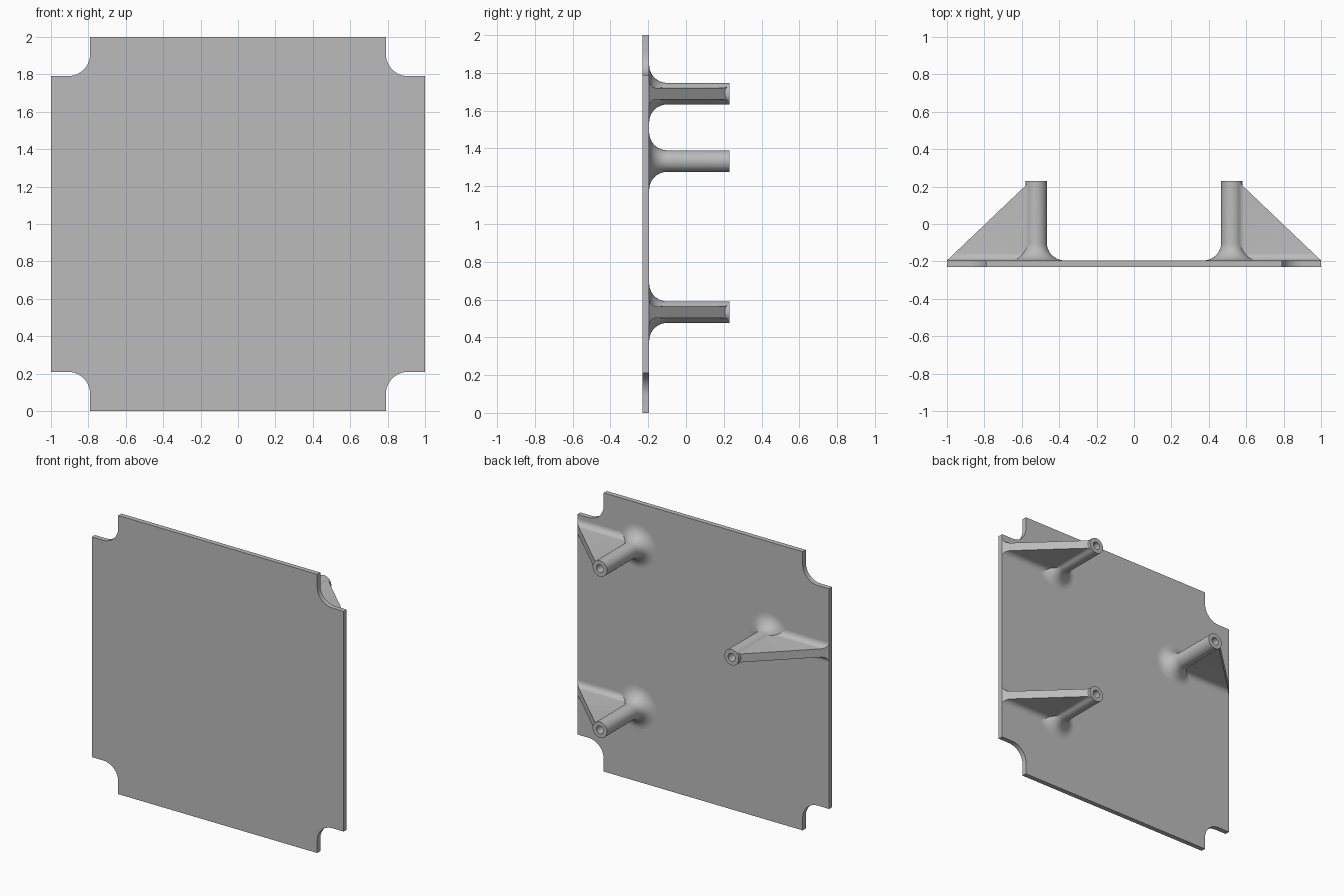
import bpy, bmesh, math
from mathutils import Vector, Matrix

if "Cube" in bpy.data.objects:
    bpy.data.objects.remove(bpy.data.objects["Cube"], do_unlink=True)

FRONT, BACK, TIP = -0.23, -0.195, 0.23   # plate faces and peg ends along y
PEG_X, PEG_R, HOLE_R, FLARE = 0.523, 0.057, 0.028, 0.095
RIB_HALF, RIB_FILLET = 0.03, 0.04

grey = bpy.data.materials.new("light grey")
grey.use_nodes = True
grey.diffuse_color = (0.5, 0.5, 0.5, 1)
grey.node_tree.nodes["Principled BSDF"].inputs["Base Color"].default_value = (0.5, 0.5, 0.5, 1)


def finish(bm, name):
    bmesh.ops.remove_doubles(bm, verts=bm.verts, dist=1e-5)
    bmesh.ops.recalc_face_normals(bm, faces=bm.faces)
    mesh = bpy.data.meshes.new(name)
    bm.to_mesh(mesh)
    bm.free()
    mesh.materials.append(grey)
    obj = bpy.data.objects.new(name, mesh)
    bpy.context.collection.objects.link(obj)
    bpy.ops.object.select_all(action='DESELECT')
    obj.select_set(True)
    bpy.context.view_layer.objects.active = obj
    bpy.ops.object.shade_smooth_by_angle(angle=math.radians(30))
    return obj


# Square plate with a round-cornered notch at each corner
def make_plate(notch=0.21, radius=0.12, steps=12):
    bm = bmesh.new()
    corner = [Vector((1, 0, 1 - notch))]
    c = 1 - notch + radius
    for i in range(steps + 1):
        a = math.pi / 2 * i / steps
        corner.append(Vector((c - radius * math.sin(a), 0, c - radius * math.cos(a))))
    corner.append(Vector((1 - notch, 0, 1)))
    outline = []
    for quarter in range(4):
        turn = Matrix.Rotation(-quarter * math.pi / 2, 3, 'Y')
        outline += [turn @ p + Vector((0, FRONT, 1)) for p in corner]
    face = bm.faces.new([bm.verts.new(p) for p in outline])
    ext = bmesh.ops.extrude_face_region(bm, geom=[face])
    moved = [v for v in ext["geom"] if isinstance(v, bmesh.types.BMVert)]
    bmesh.ops.translate(bm, verts=moved, vec=(0, BACK - FRONT, 0))
    finish(bm, "plate")


# Hollow peg flaring into the plate, turned around the y axis
def make_peg(name, side, z):
    bm = bmesh.new()
    profile = []
    for i in range(11):
        a = math.pi / 2 * i / 10
        profile.append((PEG_R + FLARE * (1 - math.sin(a)), BACK + FLARE * (1 - math.cos(a))))
    profile += [(PEG_R, TIP), (HOLE_R, TIP), (HOLE_R, BACK), (0, BACK)]
    verts = [bm.verts.new((r, y, 0)) for r, y in profile]
    edges = [bm.edges.new(pair) for pair in zip(verts, verts[1:])]
    bmesh.ops.spin(bm, geom=verts + edges, cent=(0, 0, 0), axis=(0, 1, 0),
                   angle=math.tau, steps=48)
    bmesh.ops.translate(bm, verts=bm.verts, vec=(side * PEG_X, 0, z))
    finish(bm, name)


# Extra half thickness from a concave fillet at distance d from its wall
def fillet(d):
    d = min(max(d, 0), RIB_FILLET)
    return RIB_FILLET - math.sqrt(RIB_FILLET ** 2 - (RIB_FILLET - d) ** 2)


# Triangular rib from peg to plate edge, filleted to both
def make_rib(name, side, z):
    bm = bmesh.new()
    reach = PEG_R + RIB_FILLET
    end_x = PEG_X + math.sqrt(reach ** 2 - (RIB_HALF + RIB_FILLET) ** 2)
    start_x = PEG_X + (end_x - PEG_X) * PEG_R / reach
    slope = (0.21 - BACK) / (1 - 0.575)
    cols = [start_x + (end_x - start_x) * i / 5 for i in range(6)]
    rows = [BACK + RIB_FILLET * (1 - math.cos(math.pi / 2 * i / 8)) for i in range(9)]
    rows += [BACK + (1 - x) * slope for x in reversed(cols)]
    rings = []
    for y in rows:
        edge_x = 1 - (y - BACK) / slope
        pts = []
        for x in cols + [edge_x]:
            x = min(x, edge_x)
            t = RIB_HALF + max(fillet(y - BACK), fillet(x - end_x + RIB_FILLET))
            pts.append((x, t))
        ring = pts + [(x, -t) for x, t in reversed(pts)]
        rings.append([bm.verts.new((side * x, y, z + t)) for x, t in ring])
    for low, high in zip(rings, rings[1:]):
        for i in range(len(low)):
            j = (i + 1) % len(low)
            bm.faces.new((low[i], low[j], high[j], high[i]))
    bm.faces.new(rings[0])
    finish(bm, name)


make_plate()
for label, side, z in (("upper_left", 1, 1.69), ("lower_left", 1, 0.533), ("right", -1, 1.333)):
    make_peg(label + "_peg", side, z)
    make_rib(label + "_rib", side, z)
